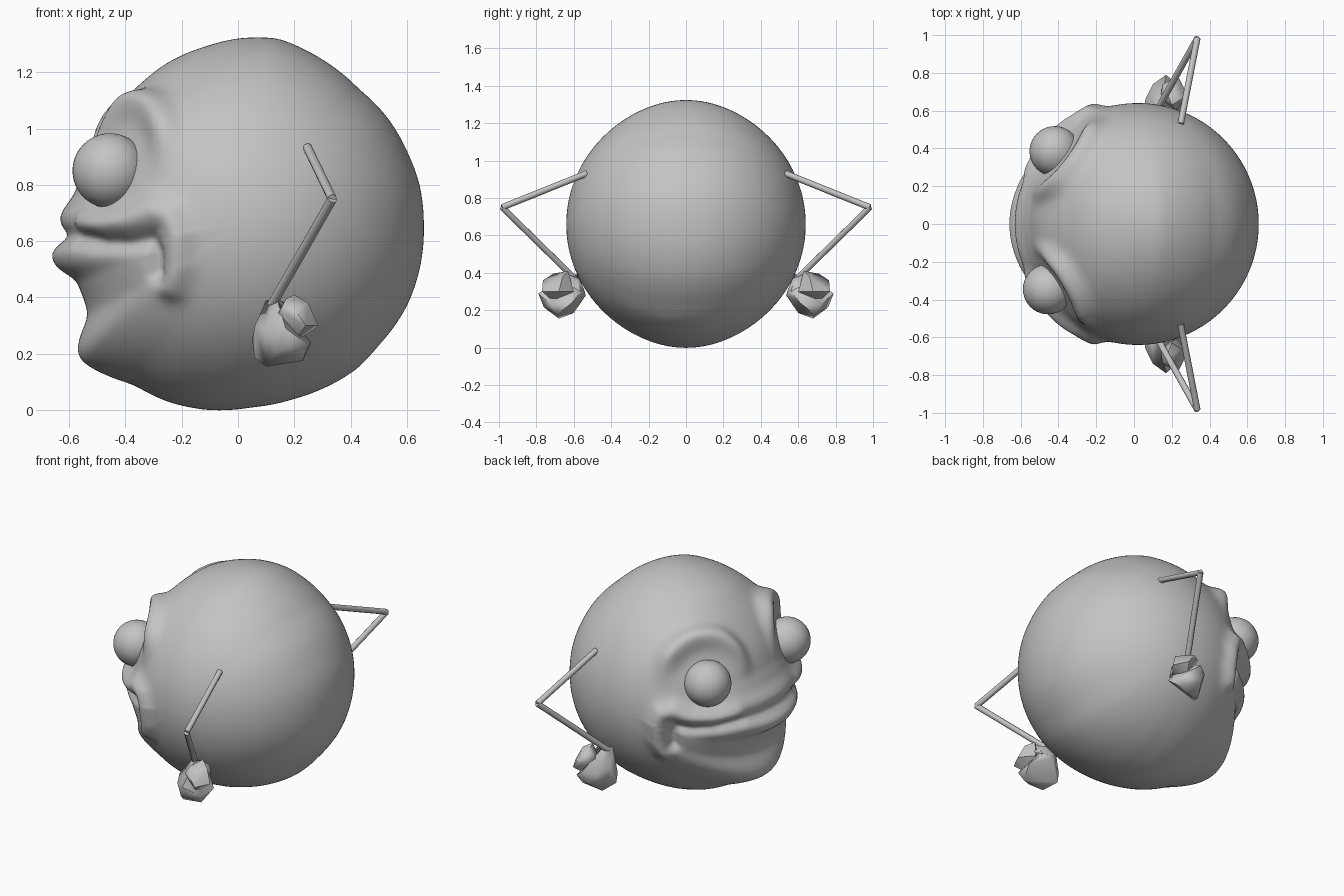
import bpy, bmesh, math
from mathutils import Vector

if "Cube" in bpy.data.objects:
    bpy.data.objects.remove(bpy.data.objects["Cube"])

mat = bpy.data.materials.new("plain grey")
mat.diffuse_color = (0.55, 0.55, 0.55, 1)
mat.use_nodes = True
mat.node_tree.nodes["Principled BSDF"].inputs["Base Color"].default_value = mat.diffuse_color


def make(name, bm, smooth=None):
    bmesh.ops.recalc_face_normals(bm, faces=bm.faces)
    me = bpy.data.meshes.new(name)
    bm.to_mesh(me)
    bm.free()
    me.materials.append(mat)
    ob = bpy.data.objects.new(name, me)
    bpy.context.collection.objects.link(ob)
    if smooth:
        bpy.ops.object.select_all(action='DESELECT')
        bpy.context.view_layer.objects.active = ob
        ob.select_set(True)
        bpy.ops.object.shade_smooth_by_angle(angle=math.radians(smooth))
    return ob


# Side outline of the head (x, z), face towards -x
CX, CZ, RY = 0.02, 0.66, 0.64
OUTLINE = [(.66, .66), (.645, .8), (.6, .92), (.53, 1.04), (.43, 1.14), (.3, 1.245),
           (.14, 1.32), (0, 1.32), (-.12, 1.29), (-.24, 1.24), (-.34, 1.165), (-.43, 1.07),
           (-.5, .97), (-.55, .84), (-.585, .76), (-.635, .69), (-.625, .645), (-.58, .612),
           (-.645, .59), (-.667, .55), (-.645, .505), (-.575, .465), (-.545, .39), (-.53, .33),
           (-.57, .24), (-.57, .19), (-.53, .155), (-.37, .09), (-.25, .03), (-.1, 0),
           (.05, .01), (.2, .04), (.32, .085), (.42, .145), (.5, .23), (.6, .37), (.645, .5)]
polar = sorted((math.atan2(z - CZ, x - CX) % (2 * math.pi), math.hypot(x - CX, z - CZ))
               for x, z in OUTLINE)
polar = [(polar[-1][0] - 2 * math.pi, polar[-1][1])] + polar + \
        [(polar[0][0] + 2 * math.pi, polar[0][1])]


def radius(a):
    a %= 2 * math.pi
    for (a0, r0), (a1, r1) in zip(polar, polar[1:]):
        if a0 <= a <= a1:
            t = (a - a0) / max(a1 - a0, 1e-9)
            return r0 + (r1 - r0) * t
    return polar[0][1]


def on_head(x, z):
    a = math.atan2(z - CZ, x - CX)
    rho = min(1, math.hypot(x - CX, z - CZ) / radius(a))
    return Vector((x, RY * math.sqrt(1 - rho * rho), z))


def path_dist(p, path):
    best = 9
    for a, b in zip(path, path[1:]):
        d = b - a
        t = max(0, min(1, (p - a).dot(d) / d.length_squared))
        best = min(best, (p - a - d * t).length)
    return best


def gauss(d, s):
    return math.exp(-(d / s) ** 2)


def step(v, a, b):
    t = max(0, min(1, (v - a) / (b - a)))
    return t * t * (3 - 2 * t)


# Face features: lip fold, mouth groove and brow rims around the eyes
LIP = [on_head(*p) for p in [(-.56, .66), (-.48, .655), (-.38, .675), (-.3, .71),
                             (-.24, .69), (-.215, .62), (-.215, .52), (-.24, .44)]]
GROOVE = [on_head(*p) for p in [(-.56, .605), (-.48, .595), (-.4, .59), (-.32, .605),
                                (-.29, .56), (-.285, .49)]]
EYES = {1: Vector((-.42, .385, .85)), -1: Vector((-.455, -.345, .85))}

# Head
NA, NL = 288, 128
raw = [radius(2 * math.pi * i / NA) for i in range(NA)]
prof = [(raw[i - 2] + 2 * raw[i - 1] + 3 * raw[i] + 2 * raw[(i + 1) % NA]
         + raw[(i + 2) % NA]) / 9 for i in range(NA)]
bm = bmesh.new()
rings = []
for j in range(1, NL):
    lat = math.pi * (j / NL - 0.5)
    ring = []
    for i in range(NA):
        a = 2 * math.pi * i / NA
        y = RY * math.sin(lat)
        r = 0.64 + (prof[i] - 0.64) * gauss(y, 0.42)
        c = math.cos(lat) * r
        p = Vector((CX + math.cos(a) * c, y, CZ + math.sin(a) * c))
        if p.x < -0.02:
            q = Vector((p.x, abs(p.y), p.z))
            n = (p - Vector((CX, 0, CZ))).normalized()
            side = step(q.y, 0.1, 0.42)
            h = side * 0.042 * gauss(path_dist(q, LIP), 0.055)
            h -= side * 0.04 * gauss(path_dist(q, GROOVE), 0.035)
            e = EYES[1 if p.y >= 0 else -1]
            d = (p - e).length
            rim = 0.058 * gauss(d - 0.265, 0.06)
            rim *= step(p.z, 0.8, 1.02) * step(q.y, 0.06, 0.22)
            rim *= 1 - 0.7 * step(q.y, 0.46, 0.6)
            h += rim - 0.035 * gauss(d, 0.17)
            p += n * h
        ring.append(bm.verts.new(p))
    rings.append(ring)
for r0, r1 in zip(rings, rings[1:]):
    for i in range(NA):
        k = (i + 1) % NA
        bm.faces.new((r0[i], r0[k], r1[k], r1[i]))
for ring, s in ((rings[0], -1), (rings[-1], 1)):
    pole = bm.verts.new((CX, s * RY, CZ))
    for i in range(NA):
        bm.faces.new((ring[i], ring[(i + 1) % NA], pole))
make("head", bm, 80)

PALM = [(.1, .575, .39), (.14, .62, .39), (.05, .6, .25), (.06, .66, .3), (.06, .6, .185),
        (.1, .68, .155), (.23, .69, .175), (.26, .61, .24), (.25, .72, .23), (.17, .79, .29),
        (.1, .74, .28), (.15, .535, .28), (.2, .56, .3), (.14, .76, .215)]
FINGERS = [(.14, .66, .34), (.2, .63, .41), (.25, .66, .38), (.285, .68, .3), (.2, .765, .36),
           (.24, .77, .3), (.15, .74, .355), (.22, .6, .3), (.17, .71, .395), (.2, .7, .24)]
THUMB = [(.1, .57, .36), (.16, .57, .37), (.21, .58, .36), (.22, .62, .33), (.15, .63, .39),
         (.14, .54, .3), (.21, .56, .3)]

for s, label in ((1, "left"), (-1, "right")):
    # Eyeballs
    bm = bmesh.new()
    bmesh.ops.create_uvsphere(bm, u_segments=40, v_segments=24, radius=0.133)
    bmesh.ops.translate(bm, vec=EYES[s], verts=bm.verts)
    make(label + "_eye", bm, 60)

    # Thin bent arms
    bm = bmesh.new()
    joints = [Vector((x, y * s, z)) for x, y, z in
              ((.247, .53, .932), (.335, .983, .75), (.115, .59, .365))]
    for a, b in zip(joints, joints[1:]):
        res = bmesh.ops.create_cone(bm, cap_ends=True, segments=8, radius1=0.017,
                                    radius2=0.017, depth=(b - a).length)
        rot = (b - a).to_track_quat('Z', 'Y').to_matrix()
        for v in res["verts"]:
            v.co = rot @ v.co + (a + b) / 2
    make(label + "_arm", bm, 50)

    # Faceted fists
    for part, pts in (("palm", PALM), ("fingers", FINGERS), ("thumb", THUMB)):
        bm = bmesh.new()
        for x, y, z in pts:
            bm.verts.new((x, y * s, z))
        bmesh.ops.convex_hull(bm, input=bm.verts)
        loose = [v for v in bm.verts if not v.link_faces]
        bmesh.ops.delete(bm, geom=loose, context='VERTS')
        make(label + "_" + part, bm, 60)
